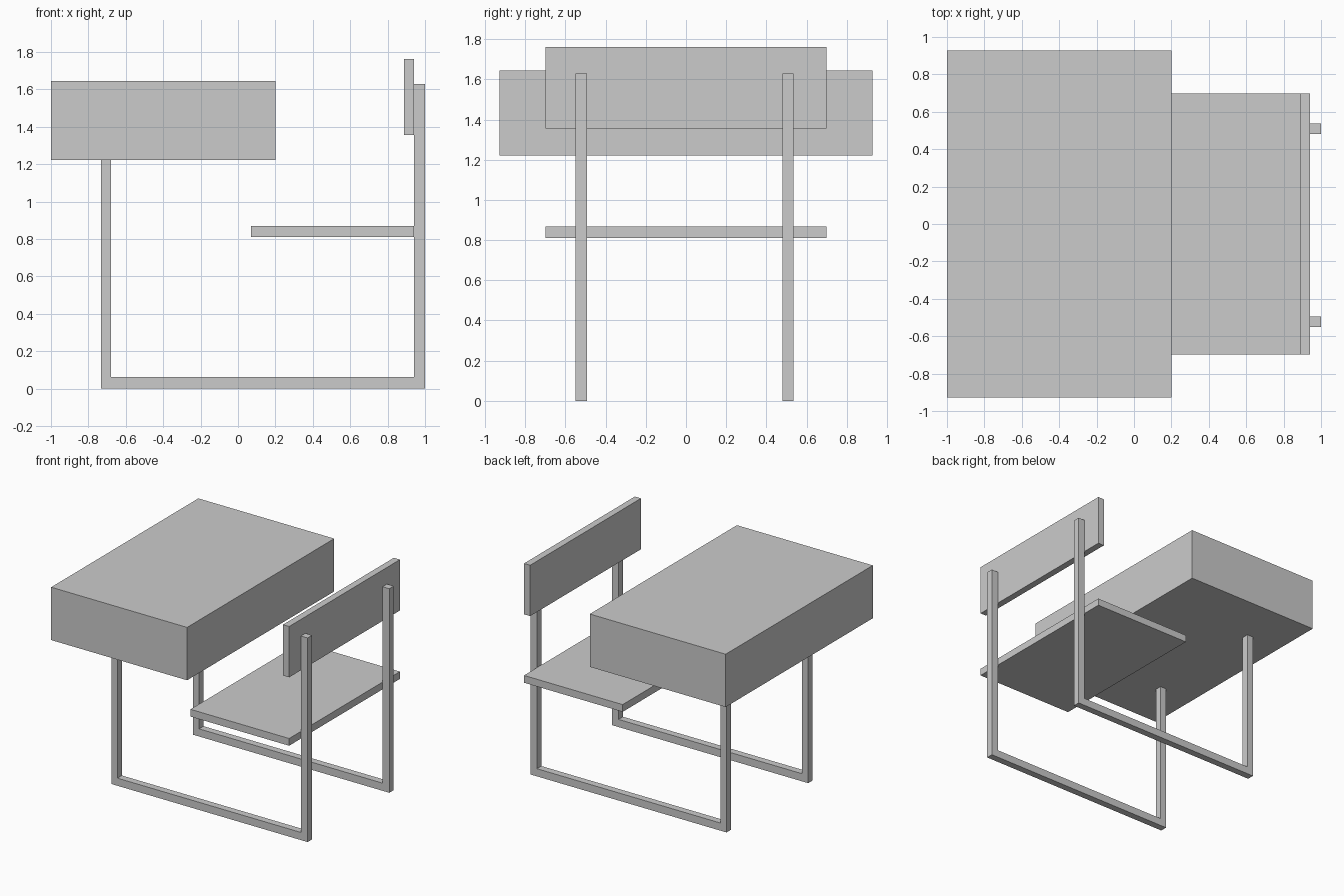
import bpy, bmesh

if "Cube" in bpy.data.objects:
    bpy.data.objects.remove(bpy.data.objects["Cube"])


def finish(name, bm):
    bmesh.ops.recalc_face_normals(bm, faces=bm.faces)
    mesh = bpy.data.meshes.new(name)
    bm.to_mesh(mesh)
    bm.free()
    obj = bpy.data.objects.new(name, mesh)
    bpy.context.collection.objects.link(obj)
    return obj


def extrude_profile(name, points, y0, y1):
    """Extrude a closed x-z outline from y0 to y1."""
    bm = bmesh.new()
    face = bm.faces.new([bm.verts.new((x, y0, z)) for x, z in points])
    ext = bmesh.ops.extrude_face_region(bm, geom=[face])
    verts = [v for v in ext["geom"] if isinstance(v, bmesh.types.BMVert)]
    bmesh.ops.translate(bm, vec=(0, y1 - y0, 0), verts=verts)
    return finish(name, bm)


def slab(name, x0, x1, half_width, z0, z1):
    outline = [(x0, z0), (x1, z0), (x1, z1), (x0, z1)]
    return extrude_profile(name, outline, -half_width, half_width)


# Main body parts
slab("desk_box", -1.0, 0.2, 0.928, 1.222, 1.644)
slab("seat", 0.07, 0.941, 0.699, 0.81, 0.868)
slab("backrest", 0.887, 0.941, 0.699, 1.356, 1.762)

# Bent side frames: desk leg, floor rail and tall chair post in one piece
frame = [(-0.733, 0), (1.0, 0), (1.0, 1.629), (0.941, 1.629),
         (0.941, 0.061), (-0.679, 0.061), (-0.679, 1.222), (-0.733, 1.222)]
for name, y in (("front_side_frame", -0.55), ("back_side_frame", 0.48)):
    extrude_profile(name, frame, y, y + 0.056)
